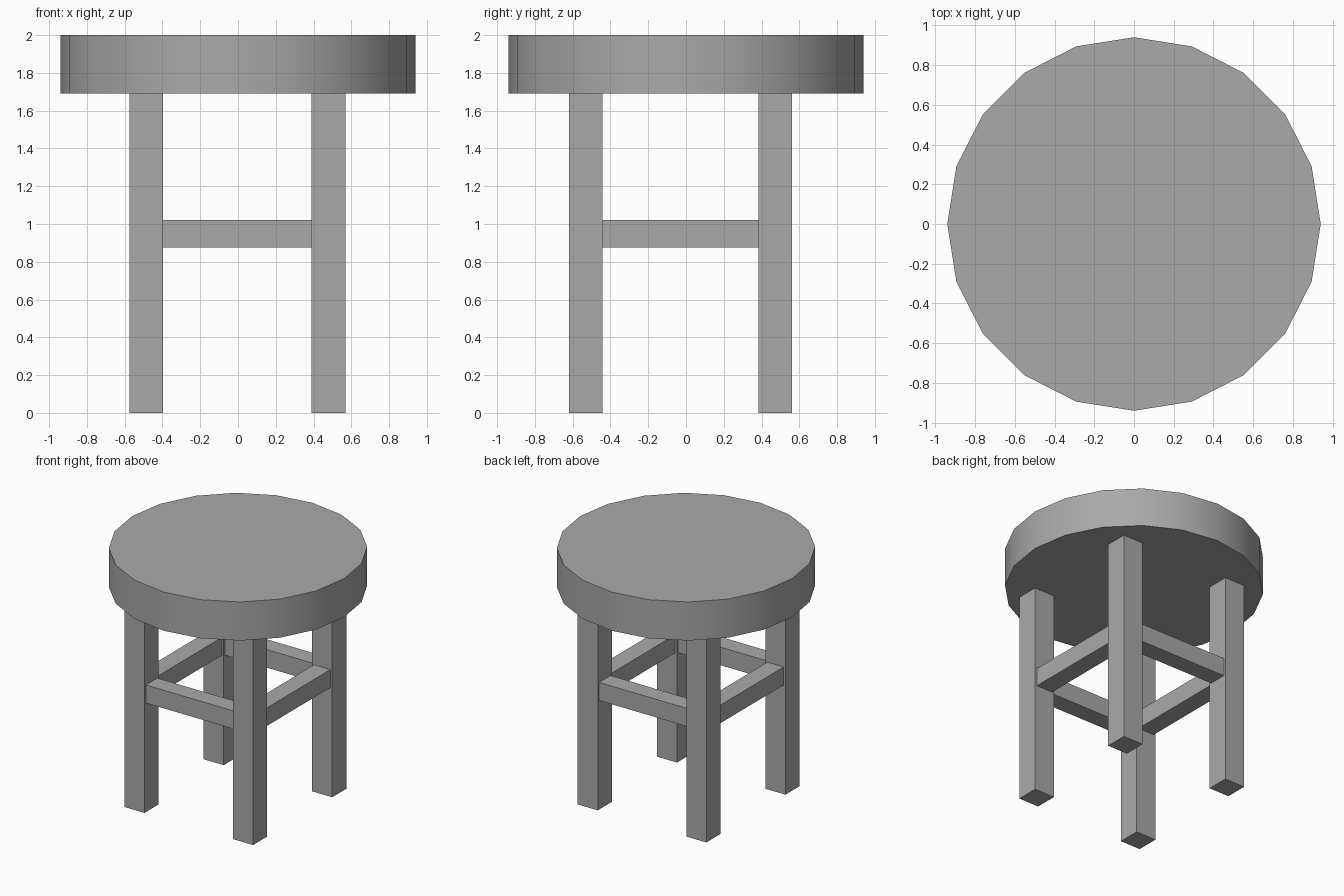
import bpy
import math
from mathutils import Vector

if "Cube" in bpy.data.objects:
    bpy.data.objects.remove(bpy.data.objects["Cube"])

GREY = (0.4, 0.4, 0.4, 1.0)
grey = bpy.data.materials.new("plain_grey")
grey.use_nodes = True
grey.diffuse_color = GREY
grey.node_tree.nodes["Principled BSDF"].inputs["Base Color"].default_value = GREY

SEAT_BOTTOM, SEAT_TOP = 1.69, 2.0
LEG, RUNG = 0.178, 0.145
RUNG_Z = 0.948
LEG_X = {"right": -0.485, "left": 0.479}
LEG_Y = {"front": -0.531, "back": 0.473}


def box(name, low, high):
    """Axis-aligned box between two corners."""
    low, high = Vector(low), Vector(high)
    bpy.ops.mesh.primitive_cube_add(size=1, location=(low + high) / 2)
    obj = bpy.context.object
    obj.name = name
    obj.scale = high - low
    bpy.ops.object.transform_apply(location=False, rotation=False, scale=True)
    obj.data.materials.append(grey)


# Seat: a thick twenty-sided disc with a corner on the x axis
bpy.ops.mesh.primitive_cylinder_add(
    vertices=20, radius=0.94, depth=SEAT_TOP - SEAT_BOTTOM,
    location=(0, 0, (SEAT_TOP + SEAT_BOTTOM) / 2))
seat = bpy.context.object
seat.name = "seat"
seat.data.materials.append(grey)
bpy.ops.object.shade_smooth_by_angle(angle=math.radians(30))

# Four square legs
h = LEG / 2
for end, y in LEG_Y.items():
    for side, x in LEG_X.items():
        box(f"{end}_{side}_leg", (x - h, y - h, 0), (x + h, y + h, SEAT_BOTTOM))

# Rungs centred on the legs, running between their inner faces
r = RUNG / 2
z0, z1 = RUNG_Z - r, RUNG_Z + r
for end, y in LEG_Y.items():
    box(f"{end}_rung", (LEG_X["right"] + h, y - r, z0), (LEG_X["left"] - h, y + r, z1))
for side, x in LEG_X.items():
    box(f"{side}_rung", (x - r, LEG_Y["front"] + h, z0), (x + r, LEG_Y["back"] - h, z1))
